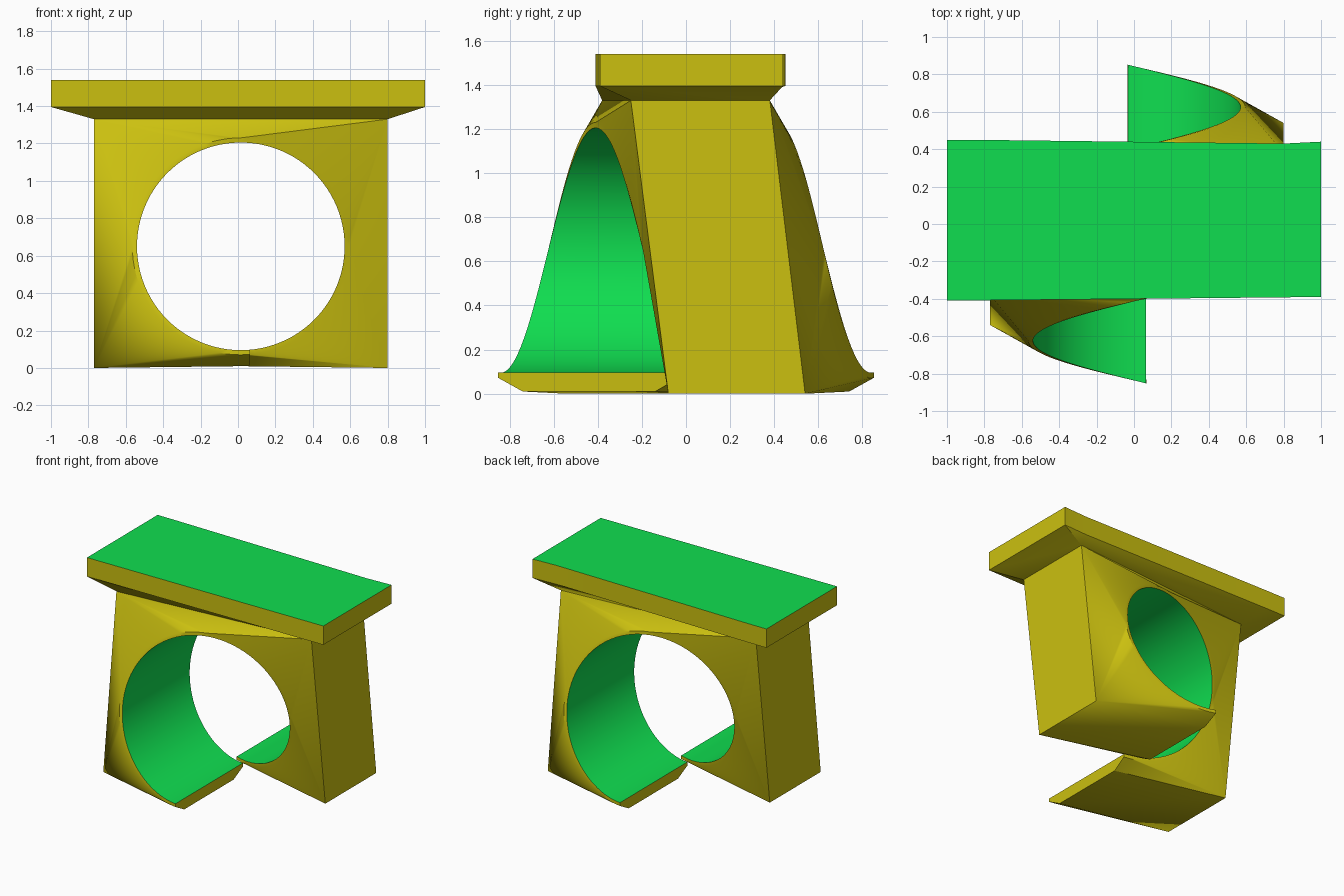
import bpy, bmesh
from math import sin, cos, pi, radians

cube = bpy.data.objects.get("Cube")
if cube:
    bpy.data.objects.remove(cube, do_unlink=True)


def make_material(name, color):
    mat = bpy.data.materials.new(name)
    mat.use_nodes = True
    mat.diffuse_color = color
    mat.node_tree.nodes["Principled BSDF"].inputs["Base Color"].default_value = color
    return mat


OLIVE = make_material("olive yellow", (0.60, 0.53, 0.005, 1))
GREEN = make_material("bright green", (0.005, 0.73, 0.08, 1))


def finish(bm, name):
    bmesh.ops.recalc_face_normals(bm, faces=bm.faces)
    mesh = bpy.data.meshes.new(name)
    bm.to_mesh(mesh)
    bm.free()
    mesh.materials.append(OLIVE)
    mesh.materials.append(GREEN)
    obj = bpy.data.objects.new(name, mesh)
    bpy.context.collection.objects.link(obj)
    bpy.ops.object.select_all(action='DESELECT')
    obj.select_set(True)
    bpy.context.view_layer.objects.active = obj
    bpy.ops.object.shade_smooth_by_angle(angle=radians(30))


CX, CZ = 0.015, 0.65          # tunnel axis
R_IN, R_RIM = 0.555, 0.58     # tunnel surface and thin rim
WIDTH, PITCH = 0.82, 0.86     # ribbon width and advance per turn
SEGS, OVERLAP = 96, radians(5)

# Outer block corners along the turn: x, z, front y, back y
CORNERS = [
    (0.06, 0.01, -0.74, -0.14),
    (-0.77, 0.0, -0.54, 0.08),
    (-0.77, 1.33, -0.38, 0.25),
    (0.80, 1.33, -0.25, 0.38),
    (0.80, 0.0, -0.08, 0.54),
    (-0.03, 0.01, 0.14, 0.74),
]

# Spiral tunnel block
bm = bmesh.new()
angles = [-OVERLAP] + [2 * pi * i / SEGS for i in range(SEGS + 1)] + [2 * pi + OVERLAP]


def ring(radius, offset):
    return [bm.verts.new((CX - radius * sin(a),
                          offset - 0.84 + PITCH * a / (2 * pi),
                          CZ - radius * cos(a))) for a in angles]


inner = [ring(R_IN, 0), ring(R_IN, WIDTH)]
rim = [ring(R_RIM, 0), ring(R_RIM, WIDTH)]
outer = [[bm.verts.new((c[0], c[2 + side], c[1])) for c in CORNERS] for side in (0, 1)]


def strip(a, b, material=0):
    for i in range(len(a) - 1):
        bm.faces.new((a[i], a[i + 1], b[i + 1], b[i])).material_index = material


strip(inner[0], inner[1], 1)      # tunnel lining
strip(outer[0], outer[1])         # sides, top and underside
for side in (0, 1):
    strip(inner[side], rim[side])
    # Fan each quarter of the rim to its corner
    last = 0
    for i in range(len(angles) - 1):
        mid = (angles[i] + angles[i + 1]) / 2
        k = int(mid // (pi / 2)) + 1
        if k != last:
            bm.faces.new((rim[side][i], outer[side][last], outer[side][k]))
        bm.faces.new((rim[side][i], rim[side][i + 1], outer[side][k]))
        last = k
# Ribbon ends
for e in (0, -1):
    bm.faces.new((inner[0][e], rim[0][e], outer[0][e],
                  outer[1][e], rim[1][e], inner[1][e]))
finish(bm, "spiral_tunnel_block")

# Top slab with a taper down to the block
bm = bmesh.new()
slab = [(-1, -0.41), (1, -0.39), (1, 0.44), (0.8, 0.43), (-0.85, 0.45), (-1, 0.45)]
neck = [(-0.77, -0.38), (0.80, -0.25), (0.80, 0.38), (-0.77, 0.25)]
top = [bm.verts.new((x, y, 1.54)) for x, y in slab]
low = [bm.verts.new((x, y, 1.395)) for x, y in slab]
foot = [bm.verts.new((x, y, 1.33)) for x, y in neck]
bm.faces.new(top).material_index = 1
strip(top + top[:1], low + low[:1])
bm.faces.new(foot)
bm.faces.new((low[0], low[1], foot[1], foot[0]))
bm.faces.new((low[1], low[2], foot[2], foot[1]))
bm.faces.new((low[2], low[3], foot[2]))
bm.faces.new((low[3], low[4], foot[3], foot[2]))
bm.faces.new((low[4], low[5], foot[3]))
bm.faces.new((low[5], low[0], foot[0], foot[3]))
finish(bm, "top_slab")
